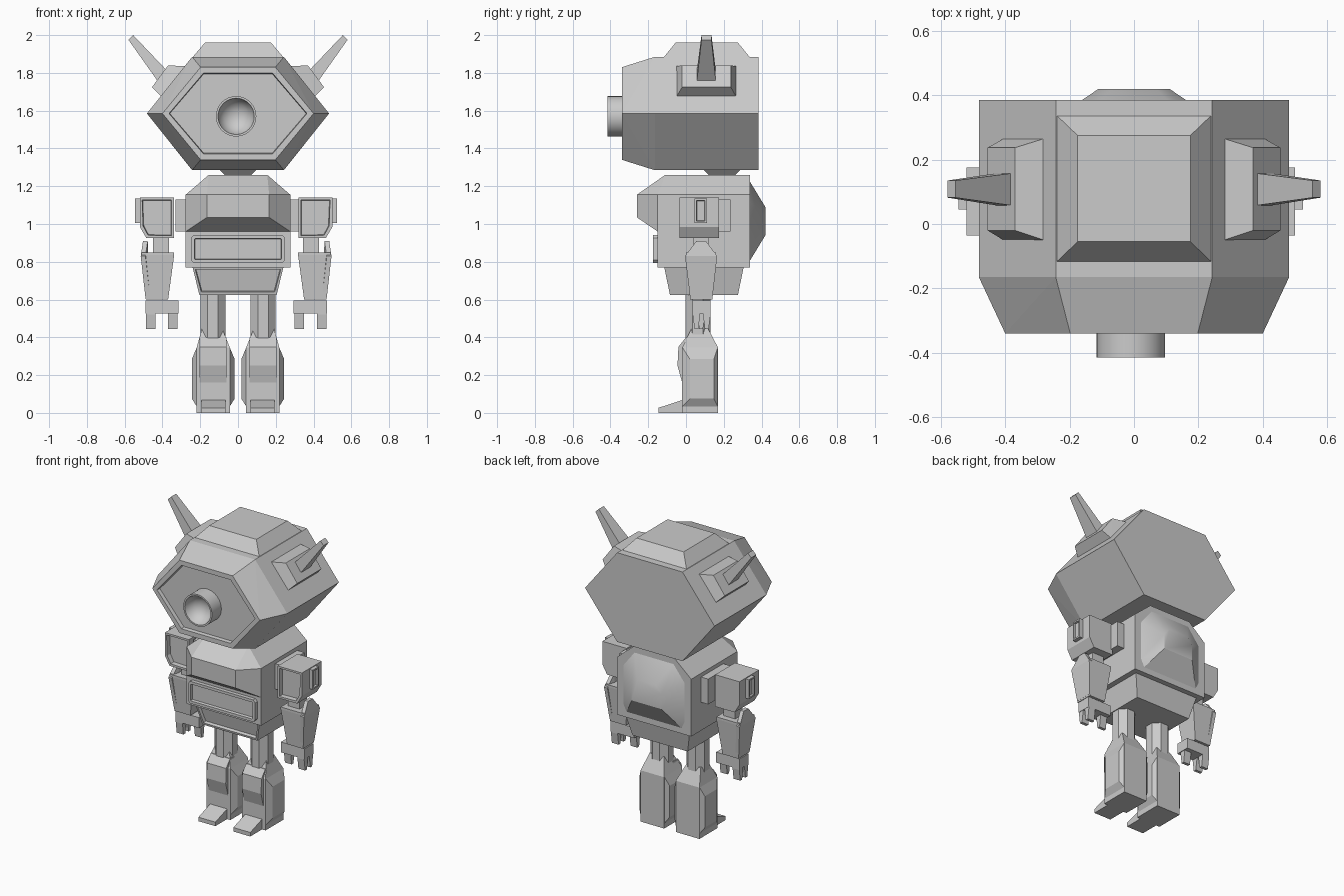
import bpy, bmesh, math
from mathutils import Vector, Matrix

cube = bpy.data.objects.get("Cube")
if cube:
    bpy.data.objects.remove(cube, do_unlink=True)

GREY = (0.6, 0.6, 0.6, 1.0)
mat = bpy.data.materials.new("plain grey")
mat.use_nodes = True
mat.diffuse_color = GREY
mat.node_tree.nodes["Principled BSDF"].inputs["Base Color"].default_value = GREY


def finish(name, bm, smooth=None):
    bmesh.ops.recalc_face_normals(bm, faces=bm.faces[:])
    mesh = bpy.data.meshes.new(name)
    for f in bm.faces:
        f.smooth = smooth is not None
    bm.to_mesh(mesh)
    bm.free()
    if smooth:
        mesh.set_sharp_from_angle(angle=math.radians(smooth))
    mesh.materials.append(mat)
    obj = bpy.data.objects.new(name, mesh)
    bpy.context.collection.objects.link(obj)
    return obj


def hull(name, pts, recess=None, smooth=None):
    """Convex solid; recess = (facing, rim width, depth) sinks one face."""
    bm = bmesh.new()
    for p in pts:
        bm.verts.new(p)
    out = bmesh.ops.convex_hull(bm, input=bm.verts[:])
    junk = [v for v in out["geom_interior"] if isinstance(v, bmesh.types.BMVert)]
    if junk:
        bmesh.ops.delete(bm, geom=junk, context="VERTS")
    bmesh.ops.dissolve_limit(bm, angle_limit=0.02, verts=bm.verts[:], edges=bm.edges[:])
    bmesh.ops.recalc_face_normals(bm, faces=bm.faces[:])
    if recess:
        facing, rim, depth = recess
        face = max(bm.faces, key=lambda f: f.normal.dot(Vector(facing)))
        bmesh.ops.inset_individual(bm, faces=[face], thickness=rim)
        bmesh.ops.inset_individual(bm, faces=[face], thickness=0.004, depth=-depth)
    return finish(name, bm, smooth)


def box_pts(x0, x1, y0, y1, z0, z1):
    return [(x, y, z) for x in (x0, x1) for y in (y0, y1) for z in (z0, z1)]


def rect(x, y0, y1, z):
    return [(s * x, y, z) for s in (-1, 1) for y in (y0, y1)]


def both(name, pts, recess=None, shift=0.0):
    """Left part plus its mirrored partner, moved outward by shift."""
    hull("left_" + name, pts, recess)
    if recess:
        (fx, fy, fz), rim, depth = recess
        recess = ((-fx, fy, fz), rim, depth)
    hull("right_" + name, [(-x - shift, y, z) for x, y, z in pts], recess)


def prism(name, profile, x0, x1):
    """Side profile (y, z) extruded across x."""
    bm = bmesh.new()
    face = bm.faces.new([bm.verts.new((x0, y, z)) for y, z in profile])
    out = bmesh.ops.extrude_face_region(bm, geom=[face])
    moved = [v for v in out["geom"] if isinstance(v, bmesh.types.BMVert)]
    bmesh.ops.translate(bm, verts=moved, vec=(x1 - x0, 0, 0))
    return finish(name, bm)


# Head: hexagonal block with a tapered front and a sunken face
def hexagon(w, half, y, h):
    mid = 1.585
    return [(s * x, y, mid + z) for s in (-1, 1) for x, z in ((w, 0), (half, h), (half, -h))]


hull("head", hexagon(0.482, 0.243, 0.385, 0.3) + hexagon(0.482, 0.243, -0.165, 0.3)
     + hexagon(0.4, 0.198, -0.34, 0.245), ((0, -1, 0), 0.035, 0.025))
hull("head_crest", rect(0.243, -0.12, 0.34, 1.88) + rect(0.175, -0.055, 0.275, 1.96))

# Eye: short tube with a hollow bowl
bm = bmesh.new()
tube = [(0.107, -0.3), (0.107, -0.415), (0.096, -0.415), (0.088, -0.385),
        (0.065, -0.355), (0.035, -0.338), (0, -0.332)]
loop = [bm.verts.new((r - 0.01, y, 1.57)) for r, y in tube]
edges = [bm.edges.new(pair) for pair in zip(loop, loop[1:])]
bmesh.ops.spin(bm, geom=loop + edges, cent=(-0.01, 0, 1.57), axis=(0, 1, 0),
               angle=math.tau, steps=32)
bmesh.ops.remove_doubles(bm, verts=bm.verts[:], dist=0.0005)
finish("eye_tube", bm, 40)

# Ear pads and antennas
both("ear_pad", [(x, y, z) for x, z in ((0.28, 1.835), (0.405, 1.675)) for y in (-0.05, 0.265)]
     + [(x, y, z) for x, z in ((0.37, 1.84), (0.455, 1.725)) for y in (-0.02, 0.237)])
both("antenna", [(x, y, z) for x, z in ((0.36, 1.795), (0.41, 1.735)) for y in (0.055, 0.16)]
     + [(x, y, z) for x, z in ((0.555, 2.0), (0.58, 1.975)) for y in (0.082, 0.135)])

# Neck
hull("neck", rect(0.03, 0.16, 0.22, 1.22) + rect(0.1, 0.09, 0.29, 1.29))

# Torso
hull("chest", rect(0.155, -0.11, 0.34, 1.26) + rect(0.277, -0.15, 0.34, 1.155)
     + rect(0.165, -0.26, 0.34, 1.155) + rect(0.165, -0.26, 0.34, 1.035)
     + rect(0.277, -0.15, 0.34, 0.96))
hull("waist", box_pts(-0.277, 0.277, -0.15, 0.34, 0.77, 0.96))
hull("pelvis", rect(0.24, -0.115, 0.305, 0.77) + rect(0.205, -0.085, 0.275, 0.625),
     ((0, -1, 0), 0.018, 0.02))

# Belly frame with clipped corners
hull("belly_frame", [(s * x, y, z) for s in (-1, 1) for y in (-0.175, -0.14)
                     for x, z in ((0.25, 0.81), (0.25, 0.925), (0.235, 0.942),
                                  (0.235, 0.793))], ((0, -1, 0), 0.02, 0.018))

# Back bulge
hull("back_pack",
     [(s * x, 0.335, z) for s in (-1, 1)
      for x, z in ((0.235, 0.85), (0.21, 0.8), (0.235, 1.12), (0.15, 1.23))]
     + [(s * x, 0.42, z) for s in (-1, 1)
        for x, z in ((0.11, 0.94), (0.11, 1.04), (0.07, 1.09))], smooth=30)

# Arms
OUT = 0.02
both("shoulder_joint", box_pts(0.26, 0.33, 0.0, 0.235, 0.96, 1.13), shift=0)
both("shoulder", [(x, y, z) for y in (-0.035, 0.175)
                  for x, z in ((0.32, 1.14), (0.5, 1.14), (0.5, 0.985), (0.465, 0.925),
                               (0.32, 0.925))], ((0, -1, 0), 0.018, 0.03), OUT)
both("shoulder_tab", box_pts(0.49, 0.525, 0.045, 0.11, 1.005, 1.135),
     ((1, 0, 0), 0.014, 0.012), OUT)
both("upper_arm", box_pts(0.345, 0.43, 0.04, 0.12, 0.82, 0.94), None, OUT)
both("forearm", box_pts(0.318, 0.49, 0.0, 0.16, 0.835, 0.85)
     + box_pts(0.35, 0.468, 0.022, 0.14, 0.6, 0.61), None, OUT)
both("elbow_guard", [(x + dx, y, z) for dx in (0, 0.025)
                     for x, y, z in ((0.47, -0.005, 0.83), (0.47, 0.165, 0.83),
                                     (0.458, 0.055, 0.91), (0.458, 0.105, 0.91),
                                     (0.445, 0.022, 0.61), (0.445, 0.14, 0.61))], None, OUT)
both("hand", box_pts(0.295, 0.47, 0.035, 0.13, 0.525, 0.595), None, OUT)
for label, x, y in (("thumb", 0.3, 0.06), ("front_finger", 0.418, 0.035),
                    ("rear_finger", 0.418, 0.09)):
    both(label, box_pts(x, x + 0.05, y, y + 0.04, 0.52, 0.53)
         + box_pts(x, x + 0.05, y + 0.01, y + 0.03, 0.445, 0.45), None, OUT)

# Legs
for side, s in (("left", 1), ("right", -1)):
    bm = bmesh.new()
    bmesh.ops.create_cone(bm, cap_ends=True, segments=8, radius1=0.072, radius2=0.072,
                          depth=0.28, matrix=Matrix.Translation((s * 0.133, 0.063, 0.52))
                          @ Matrix.Rotation(math.pi / 8, 4, "Z"))
    finish(side + "_thigh", bm)
    prism(side + "_shin_guard", [(-0.02, 0), (0.05, 0), (0.05, 0.4), (0.0, 0.4),
                                 (-0.04, 0.35), (-0.045, 0.25), (-0.02, 0.16)],
          s * 0.06, s * 0.203)
both("shin", box_pts(0.043, 0.219, -0.02, 0.17, 0, 0.345)
     + box_pts(0.085, 0.19, 0.03, 0.115, 0.44, 0.45))
for label, x, d in (("outer", 0.219, 0.025), ("inner", 0.043, -0.025)):
    both(label + "_leg_plate", box_pts(x, x - d, -0.018, 0.168, 0.035, 0.345)
         + box_pts(x, x + d, 0.02, 0.148, 0.075, 0.285))
both("toe", box_pts(0.067, 0.193, -0.145, 0, 0, 0.027)
     + [(x, 0, 0.075) for x in (0.067, 0.193)])
